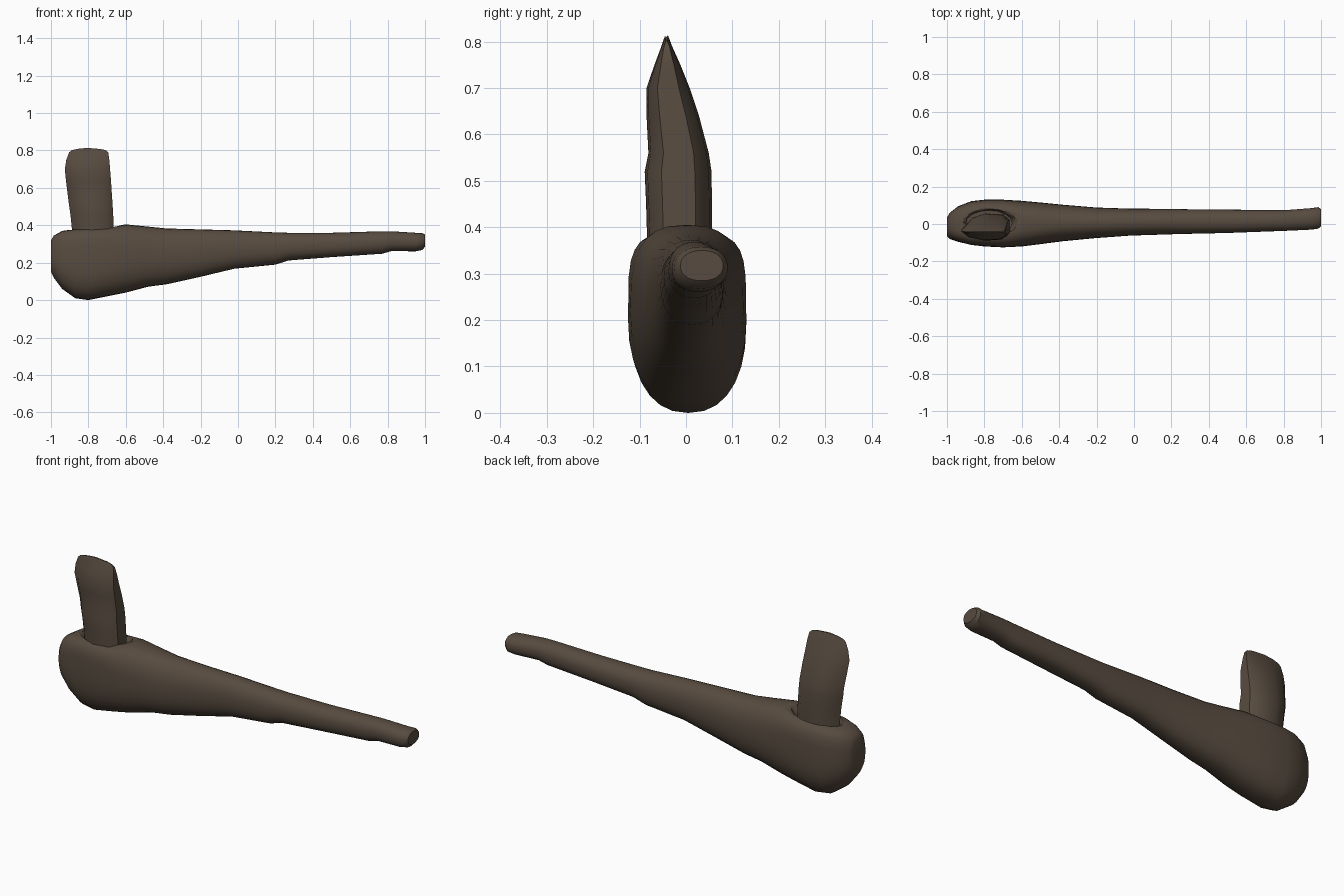
import bpy, bmesh, math

if "Cube" in bpy.data.objects:
    bpy.data.objects.remove(bpy.data.objects["Cube"])

wood = bpy.data.materials.new("dark brown")
wood.diffuse_color = (0.095, 0.07, 0.05, 1)
wood.use_nodes = True
wood.node_tree.nodes["Principled BSDF"].inputs["Base Color"].default_value = wood.diffuse_color


def loft(name, rings, angle=40):
    """Skin a list of equal-length point rings and cap both ends."""
    bm = bmesh.new()
    vs = [[bm.verts.new(p) for p in ring] for ring in rings]
    n = len(vs[0])
    for a, b in zip(vs, vs[1:]):
        for i in range(n):
            j = (i + 1) % n
            bm.faces.new((a[i], a[j], b[j], b[i]))
    bm.faces.new(vs[0])
    bm.faces.new(vs[-1])
    bmesh.ops.recalc_face_normals(bm, faces=bm.faces)
    me = bpy.data.meshes.new(name)
    bm.to_mesh(me)
    bm.free()
    me.materials.append(wood)
    ob = bpy.data.objects.new(name, me)
    bpy.context.collection.objects.link(ob)
    bpy.ops.object.select_all(action='DESELECT')
    ob.select_set(True)
    bpy.context.view_layer.objects.active = ob
    bpy.ops.object.shade_smooth_by_angle(angle=math.radians(angle))
    return ob


def spow(v, e):
    return math.copysign(abs(v) ** (2 / e), v)


# Handle: x, bottom z, top z, min y, max y, squareness of the upper half
sections = [
    (-1.00, .15, .32, -.065, .035, 2.4), (-.985, .12, .345, -.08, .06, 2.8),
    (-.94, .06, .37, -.095, .095, 3.6), (-.87, .01, .38, -.112, .122, 4.5),
    (-.80, .00, .385, -.12, .13, 4.5), (-.70, .02, .388, -.125, .13, 4.2),
    (-.60, .04, .405, -.12, .124, 2.8), (-.48, .072, .393, -.105, .113, 2.4),
    (-.38, .085, .383, -.092, .103, 2.2), (-.20, .125, .378, -.075, .088, 2.2),
    (-.02, .168, .373, -.062, .082, 2.2), (.20, .19, .362, -.055, .081, 2.2),
    (.27, .212, .36, -.053, .079, 2.2), (.50, .23, .36, -.048, .077, 2.2),
    (.77, .248, .368, -.038, .074, 2.2), (.82, .262, .368, -.036, .075, 2.2),
    (.95, .261, .36, -.03, .085, 2.2), (.985, .268, .358, -.025, .09, 2.2),
    (1.00, .285, .35, -.012, .08, 2.2)]
N = 28
rings = []
for x, z0, z1, y0, y1, e in sections:
    ring = []
    for i in range(N):
        t = 2 * math.pi * i / N
        k = e if math.sin(t) > 0 else 2.3
        ring.append((x, (y0 + y1) / 2 + (y1 - y0) / 2 * spow(math.cos(t), k),
                     (z0 + z1) / 2 + (z1 - z0) / 2 * spow(math.sin(t), k)))
    rings.append(ring)
handle = loft("handle", rings)

# Shallow eye-shaped socket around the blade
cutter = loft("socket_cutter", [
    [(-.775 + .155 * s * math.cos(2 * math.pi * i / 16),
      .005 + .085 * s * math.sin(2 * math.pi * i / 16), z) for i in range(16)]
    for z, s in ((.35, .8), (.5, 1.3))])
cutter.hide_render = True
cutter.hide_set(True)
cut = handle.modifiers.new("socket", 'BOOLEAN')
cut.operation = 'DIFFERENCE'
cut.object = cutter
cut.solver = 'EXACT'

# Stone blade: z, min x, max x, min y, max y, tapering to a ridge
levels = [
    (.25, -.88, -.662, -.082, .055), (.38, -.888, -.664, -.084, .056),
    (.45, -.895, -.667, -.086, .056), (.52, -.905, -.671, -.089, .055),
    (.56, -.91, -.674, -.081, .049), (.64, -.92, -.679, -.085, .028),
    (.70, -.926, -.684, -.085, .008), (.75, -.918, -.688, -.068, -.012),
    (.79, -.903, -.694, -.053, -.03)]
outline = [(-1, 0), (-.65, -.7), (-.1, -1), (.7, -.92), (1, -.5),
           (1, .5), (.7, .92), (-.1, 1), (-.65, .7)]
rings = [[((a + b) / 2 + (b - a) / 2 * u, (c + d) / 2 + (d - c) / 2 * v, z)
          for u, v in outline] for z, a, b, c, d in levels]
# bowed cutting edge
rings.append([(-.798 + .09 * u, -.042 + .003 * v, .814 - .012 * u * u)
              for u, v in outline])
loft("blade", rings, 45)
